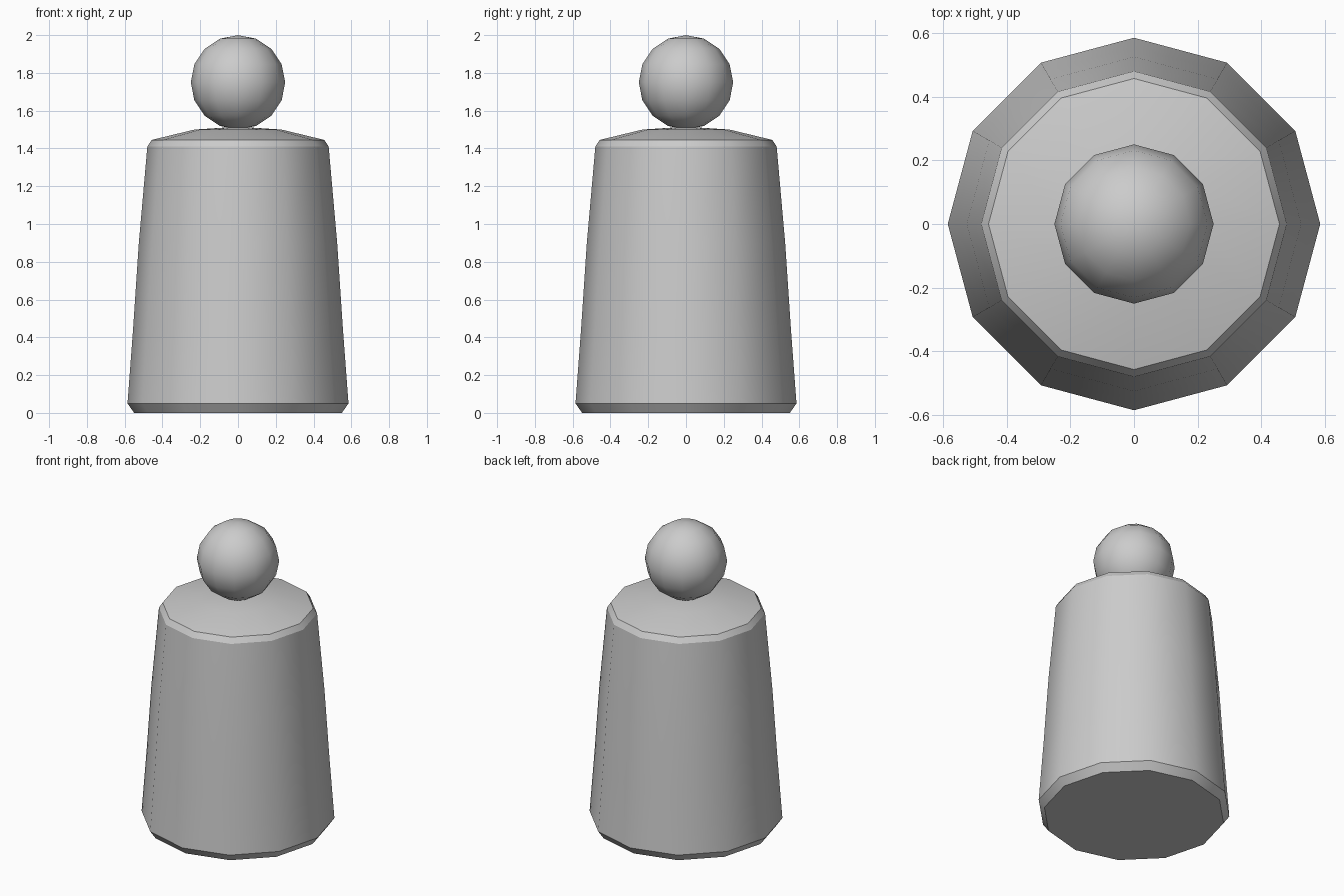
import bpy, bmesh, math

if "Cube" in bpy.data.objects:
    bpy.data.objects.remove(bpy.data.objects["Cube"])

SIDES = 12


def lathe(name, profile, sharp_rings):
    """Closed 12-sided turned shape; pole points have radius 0."""
    bm = bmesh.new()
    rings = []
    for r, z in profile:
        if r == 0:
            rings.append([bm.verts.new((0, 0, z))] * SIDES)
        else:
            rings.append([bm.verts.new((r * math.cos(math.tau * i / SIDES),
                                        r * math.sin(math.tau * i / SIDES), z))
                          for i in range(SIDES)])
    for low, high in zip(rings, rings[1:]):
        for i in range(SIDES):
            j = (i + 1) % SIDES
            quad = dict.fromkeys((low[i], low[j], high[j], high[i]))
            bm.faces.new(list(quad)).smooth = True
    for k in sharp_rings:
        for i in range(SIDES):
            bm.edges.get((rings[k][i], rings[k][(i + 1) % SIDES])).smooth = False
    bmesh.ops.recalc_face_normals(bm, faces=bm.faces)
    mesh = bpy.data.meshes.new(name)
    bm.to_mesh(mesh)
    bm.free()
    obj = bpy.data.objects.new(name, mesh)
    bpy.context.collection.objects.link(obj)
    return obj


# Tapered body with chamfered base and shoulder, and a low domed top
lathe("body", [(0, 0), (0.55, 0), (0.585, 0.05), (0.555, 0.45), (0.525, 0.9),
               (0.48, 1.41), (0.457, 1.445), (0.23, 1.5), (0, 1.515)],
      sharp_rings=(1, 2, 5, 6))

# Round head
RINGS = 8
head = [(0.25 * math.sin(math.pi * k / RINGS) if 0 < k < RINGS else 0,
         1.75 - 0.25 * math.cos(math.pi * k / RINGS)) for k in range(RINGS + 1)]
lathe("head", head, sharp_rings=())
